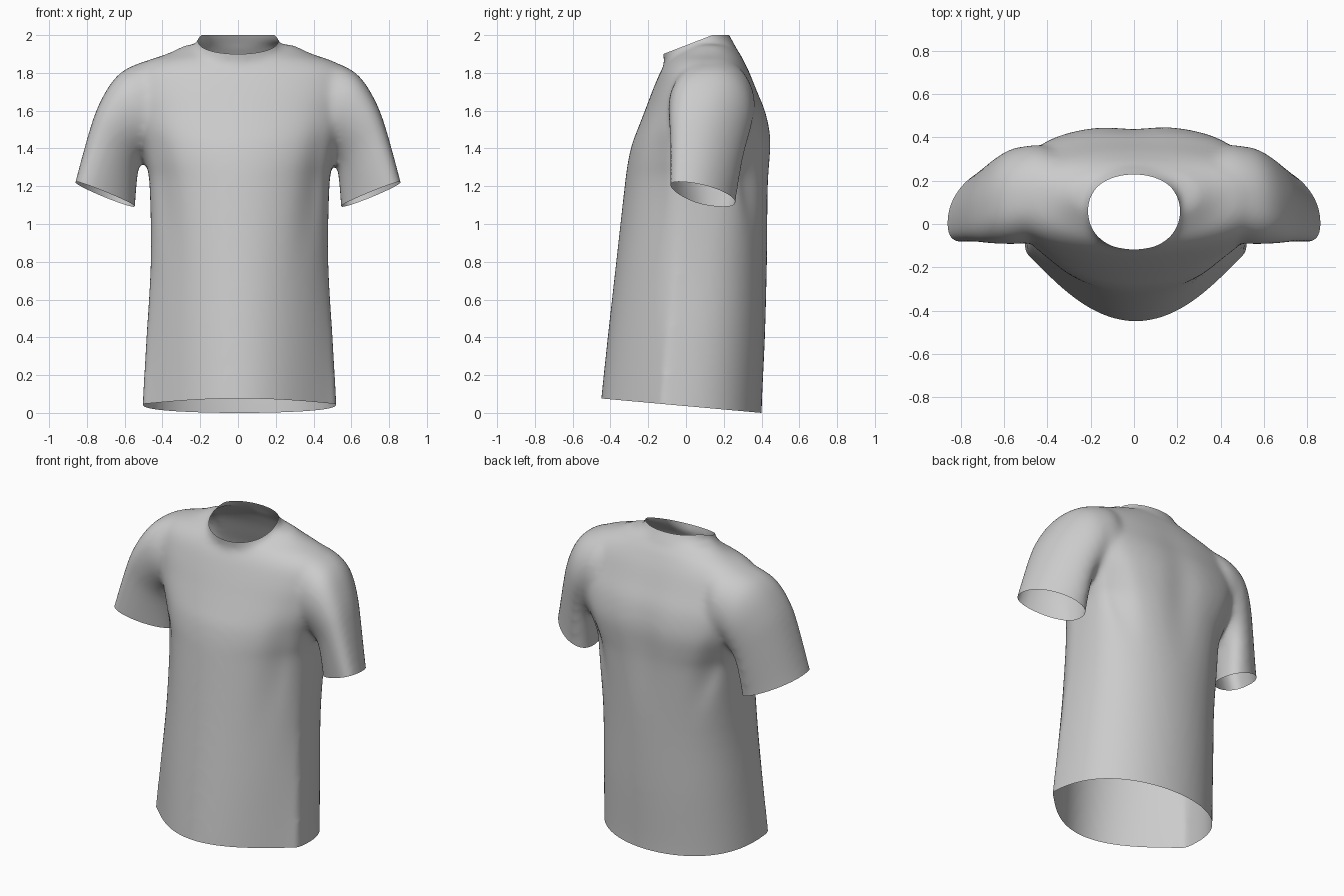
import bpy, bmesh, math
from mathutils import Vector

if "Cube" in bpy.data.objects:
    bpy.data.objects.remove(bpy.data.objects["Cube"])

SIDES = 72
STEPS = 4


def ring(a, b, front, back, mid, ef=1.0, eb=1.0, lean=0.0):
    """Closed section between two (x, z) side points, with its own front and back fullness."""
    pts = []
    for i in range(SIDES):
        t = 2 * math.pi * i / SIDES
        c, s = math.cos(t), math.sin(t)
        k = (1 + c) / 2
        reach, power = (back, eb) if s > 0 else (front, ef)
        y = mid + lean * c + (reach - mid) * abs(s) ** power
        pts.append(Vector((a[0] * (1 - k) + b[0] * k, y, a[1] * (1 - k) + b[1] * k)))
    return pts


def smooth_rows(rows):
    """Pass a Catmull-Rom curve through the rows of section numbers."""
    out = []
    for n in range(len(rows) - 1):
        quad = [rows[max(n - 1, 0)], rows[n], rows[n + 1], rows[min(n + 2, len(rows) - 1)]]
        for step in range(STEPS):
            t = step / STEPS
            out.append([b + t / 2 * (c - a + t * (2 * a - 5 * b + 4 * c - d + t * (3 * (b - c) + d - a)))
                        for a, b, c, d in zip(*quad)])
    return out + [rows[-1]]


def loft(bm, rings):
    loops = [[bm.verts.new(p) for p in r] for r in rings]
    for lo, hi in zip(loops, loops[1:]):
        for i in range(SIDES):
            j = (i + 1) % SIDES
            bm.faces.new((lo[i], lo[j], hi[j], hi[i]))
    bm.faces.new(loops[0][::-1])
    bm.faces.new(loops[-1])


def bell(v, centre, width):
    return math.exp(-((v - centre) / width) ** 2)


def ramp(v, start, end):
    t = min(1, max(0, (v - start) / (end - start)))
    return t * t * (3 - 2 * t)


bm = bmesh.new()

# Torso: height, half width, front, back, side line, front and back fullness
DRIFT = 0.008
torso = [
    (-0.12, 0.52, -0.465, 0.40, -0.14, 2.4, 0.72),
    (0.05, 0.513, -0.452, 0.402, -0.13, 2.3, 0.72),
    (0.40, 0.493, -0.415, 0.418, -0.09, 1.9, 0.7),
    (0.80, 0.47, -0.37, 0.43, -0.04, 1.5, 0.65),
    (1.20, 0.476, -0.325, 0.445, 0.03, 1.1, 0.57),
    (1.32, 0.495, -0.309, 0.452, 0.07, 0.9, 0.52),
    (1.42, 0.52, -0.287, 0.457, 0.10, 0.8, 0.5),
    (1.50, 0.545, -0.257, 0.45, 0.11, 0.75, 0.52),
    (1.60, 0.57, -0.218, 0.425, 0.12, 0.75, 0.55),
    (1.70, 0.585, -0.18, 0.382, 0.12, 0.75, 0.6),
    (1.80, 0.575, -0.138, 0.34, 0.12, 0.8, 0.7),
    (1.86, 0.50, -0.10, 0.31, 0.12, 0.85, 0.8),
    (1.90, 0.385, -0.06, 0.288, 0.13, 0.9, 0.9),
    (1.95, 0.285, 0.02, 0.25, 0.13, 1.0, 1.0),
]
loft(bm, [ring((DRIFT - w, z), (DRIFT + w, z), f, b, m, ef, eb)
          for z, w, f, b, m, ef, eb in smooth_rows(torso)])

# Sleeves: outer x and z, inner x and z, front, back, side line, lean of the section
sleeve = [
    (0.25, 1.89, 0.30, 1.45, 0.00, 0.28, 0.13, 0.0),
    (0.42, 1.878, 0.40, 1.40, -0.06, 0.36, 0.13, 0.0),
    (0.565, 1.835, 0.45, 1.385, -0.09, 0.36, 0.13, 0.01),
    (0.655, 1.768, 0.485, 1.37, -0.09, 0.345, 0.12, 0.03),
    (0.733, 1.64, 0.51, 1.34, -0.08, 0.315, 0.11, 0.055),
    (0.788, 1.49, 0.53, 1.27, -0.065, 0.285, 0.095, 0.07),
    (0.865, 1.21, 0.545, 1.10, -0.055, 0.245, 0.07, 0.08),
    (0.905, 1.07, 0.55, 0.98, -0.05, 0.235, 0.06, 0.08),
]
for side in (-1, 1):
    loft(bm, [ring((side * ox, oz), (side * ix, iz), f, b, m, 0.75, 0.85, lean)
              for ox, oz, ix, iz, f, b, m, lean in smooth_rows(sleeve)])

# Collar: a leaning band, tilted down at the front
band = []
for z, w, f, b in ((1.84, 0.265, -0.115, 0.275), (1.90, 0.25, -0.115, 0.262),
                   (1.96, 0.212, -0.125, 0.23), (2.06, 0.192, -0.13, 0.19)):
    pts = ring((-w, z), (w, z), f, b, 0.08, 0.9, 0.85)
    for p in pts:
        p.z += 0.22 * (p.y - 0.06)
    band.append(pts)
loft(bm, band)

bmesh.ops.recalc_face_normals(bm, faces=bm.faces)
mesh = bpy.data.meshes.new("shirt")
bm.to_mesh(mesh)
bm.free()
shirt = bpy.data.objects.new("shirt", mesh)
bpy.context.collection.objects.link(shirt)

# Fuse the volumes into one continuous cloth surface
fuse = shirt.modifiers.new("fuse", 'REMESH')
fuse.mode = 'VOXEL'
fuse.voxel_size = 0.016
relax = shirt.modifiers.new("relax", 'SMOOTH')
relax.factor = 0.5
relax.iterations = 20
evaluated = shirt.evaluated_get(bpy.context.evaluated_depsgraph_get())
bm = bmesh.new()
bm.from_mesh(evaluated.to_mesh())
evaluated.to_mesh_clear()
shirt.modifiers.clear()


# Openings: hem, collar and cuffs
def trim(point, normal, keep=lambda c: True):
    faces = [f for f in bm.faces if keep(f.calc_center_median())]
    edges = {e for f in faces for e in f.edges}
    verts = {v for f in faces for v in f.verts}
    bmesh.ops.bisect_plane(bm, geom=list(verts) + list(edges) + faces, dist=1e-5,
                           plane_co=point, plane_no=normal, clear_outer=True)


trim((0, 0.40, 0.0), (0, -0.09, -1))
trim((0, -0.12, 1.90), (0, -0.385, 1))
trim((0, 0, 2.0), (0, 0, 1))
for side in (-1, 1):
    trim((side * 0.70, 0.09, 1.155), (side * 0.36, -0.10, -1),
         lambda c: c.x * side > 0.515 and 0.85 < c.z < 1.32)

# Soft folds: hollow between the shoulder blades, drapes below the armpits
for v in bm.verts:
    x, y, z = abs(v.co.x), v.co.y, v.co.z
    behind, ahead = ramp(y, 0.15, 0.35), ramp(-y, 0.02, 0.18)
    v.co.y -= behind * 0.018 * bell(x, 0, 0.12) * bell(z, 1.35, 0.35)
    v.co.y -= behind * 0.03 * bell(x - 0.25 * (z - 1.3), 0.42, 0.06) * bell(z, 1.25, 0.2)
    v.co.y += ahead * 0.02 * bell(x + 0.12 * (1.3 - z), 0.42, 0.07) * bell(z, 1.2, 0.3)

bm.to_mesh(mesh)
bm.free()

# Plain cloth
cloth = bpy.data.materials.new("light grey cloth")
cloth.use_nodes = True
colour = (0.6, 0.6, 0.6, 1)
cloth.diffuse_color = colour
cloth.node_tree.nodes["Principled BSDF"].inputs["Base Color"].default_value = colour
mesh.materials.clear()
mesh.materials.append(cloth)

bpy.context.view_layer.objects.active = shirt
shirt.select_set(True)
bpy.ops.object.shade_smooth_by_angle(angle=math.radians(60))
